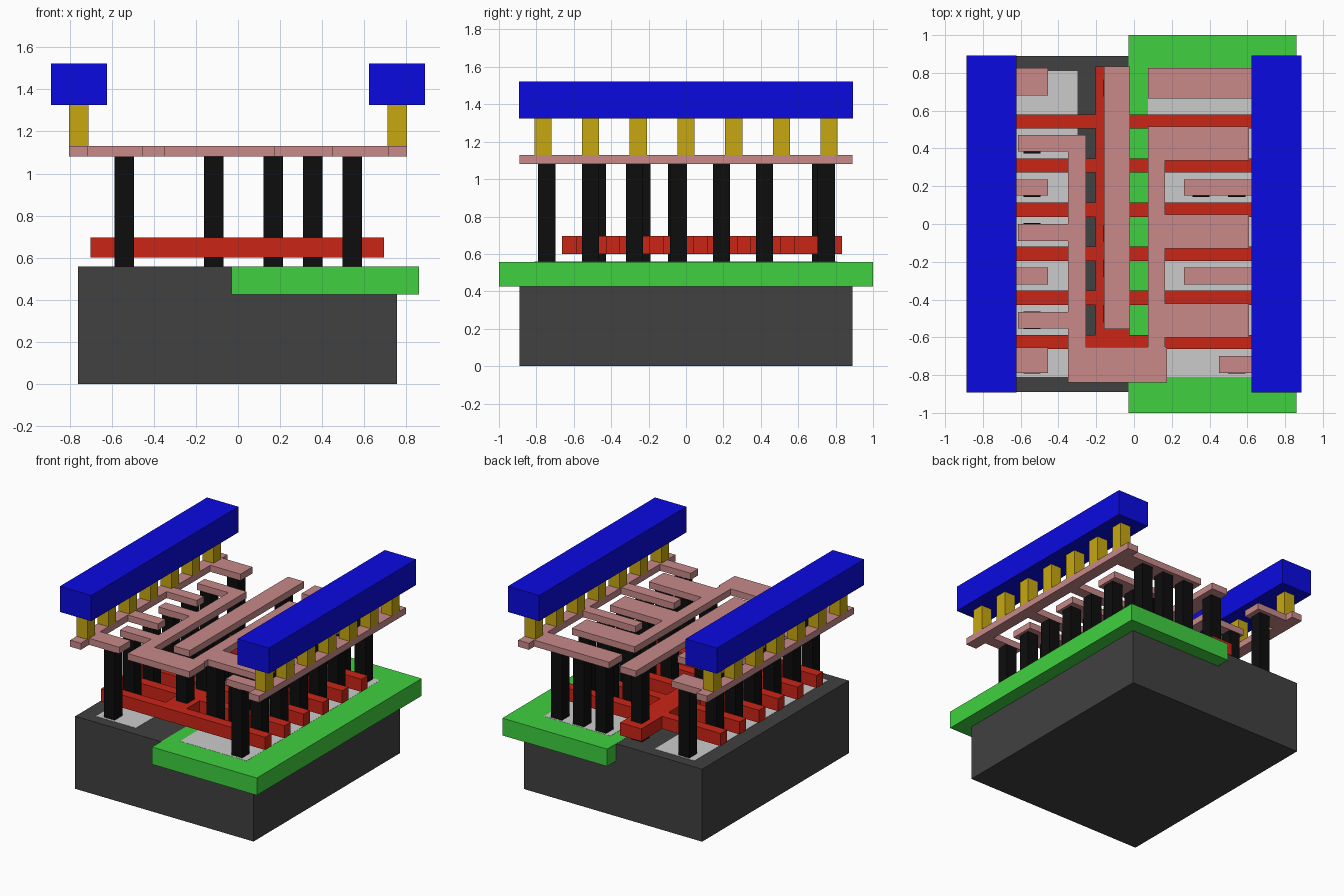
import bpy, bmesh
from mathutils import Matrix, Vector

if "Cube" in bpy.data.objects:
    bpy.data.objects.remove(bpy.data.objects["Cube"])


def material(name, rgb):
    m = bpy.data.materials.new(name)
    m.diffuse_color = (*rgb, 1)
    m.use_nodes = True
    m.node_tree.nodes["Principled BSDF"].inputs["Base Color"].default_value = m.diffuse_color
    return m


def plates(name, rects, z0, z1, mat=None):
    """One object made of boxes; each rect is (x0, x1, y0, y1)."""
    bm = bmesh.new()
    for x0, x1, y0, y1 in rects:
        c = Vector(((x0 + x1) / 2, (y0 + y1) / 2, (z0 + z1) / 2))
        s = Matrix.Diagonal((x1 - x0, y1 - y0, z1 - z0, 1))
        bmesh.ops.create_cube(bm, size=1, matrix=Matrix.Translation(c) @ s)
    me = bpy.data.meshes.new(name)
    bm.to_mesh(me)
    bm.free()
    ob = bpy.data.objects.new(name, me)
    bpy.context.collection.objects.link(ob)
    if mat:
        me.materials.append(mat)
    return ob


def square(x, y, h=0.046):
    return (x - h, x + h, y - h, y + h)


dark = material("dark_base", (0.052, 0.052, 0.052))
green = material("well_green", (0.05, 0.63, 0.05))
red = material("gate_red", (0.6, 0.018, 0.008))
black = material("post_black", (0.004, 0.004, 0.004))
pink = material("metal_pink", (0.58, 0.25, 0.25))
yellow = material("via_yellow", (0.57, 0.39, 0.005))
blue = material("rail_blue", (0.003, 0.003, 0.75))

# Base block, well and the two flush active areas
TOP = 0.557
plates("base", [(-0.76, 0.755, -0.89, 0.89)], 0, TOP, dark)
plates("well", [(-0.03, 0.86, -1, 1)], 0.425, TOP + 0.001, green)
plates("active_left", [(-0.64, -0.30, -0.81, 0.81)], 0.48, TOP + 0.002)
plates("active_right", [(0.075, 0.64, -0.81, 0.81)], 0.48, TOP + 0.002)

# Gate comb: six bars crossing one spine
gates = [(-0.70, 0.695, y - 0.038, y + 0.038)
         for y in (0.543 - 0.2335 * i for i in range(6))]
plates("gate_comb", gates + [(-0.205, -0.025, -0.65, 0.835)], 0.6, 0.697, red)

# Rows of contact posts between the gates
rows = [0.75, 0.42, 0.19, -0.04, -0.275, -0.51, -0.745]
posts = [square(-0.54, y) for y in rows]
posts += [square(-0.115, y) for y in (0.72, -0.05, -0.235, -0.475)]
counts = [3, 3, 2, 3, 2, 3, 1]
for y, n in zip(rows, counts):
    posts += [square(x, y) for x in (0.543, 0.355, 0.167)[:n]]
plates("contact_posts", posts, TOP, 1.08, black)

# Lower metal: side strips with fingers
Z0, Z1 = 1.08, 1.13
plates("left_strip", [(-0.803, -0.712, -0.89, 0.89)] +
       [(-0.712, -0.455, a, b) for a, b in
        ((0.68, 0.825), (0.15, 0.235), (-0.32, -0.23), (-0.79, -0.655))],
       Z0, Z1, pink)
plates("right_strip", [(0.712, 0.803, -0.89, 0.89)] +
       [(x, 0.712, a, b) for x, a, b in
        ((0.075, 0.665, 0.825), (0.265, 0.15, 0.235),
         (0.265, -0.32, -0.23), (0.45, -0.79, -0.70))],
       Z0, Z1, pink)

# Lower metal: centre bar and the U-shaped output with its fingers
plates("centre_bar", [(-0.16, -0.022, -0.555, 0.835)], Z0, Z1, pink)
output = [(-0.35, 0.175, -0.84, -0.65),
          (-0.35, -0.255, -0.65, 0.47), (0.075, 0.165, -0.65, 0.515)]
output += [(-0.615, -0.35, y - 0.044, y + 0.044) for y in (0.427, -0.045, -0.51)]
output += [(0.165, 0.61, y - 0.09, y + 0.09) for y in (0.425, -0.04, -0.51)]
plates("output_comb", output, Z0, Z1, pink)

# Vias and top rails on both sides
for side, s in (("left", -1), ("right", 1)):
    plates(side + "_vias", [square(s * 0.757, 0.255 * i) for i in range(-3, 4)],
           Z1, 1.325, yellow)
    xs = sorted((s * 0.622, s * 0.888))
    plates(side + "_rail", [(*xs, -0.893, 0.893)], 1.325, 1.522, blue)
